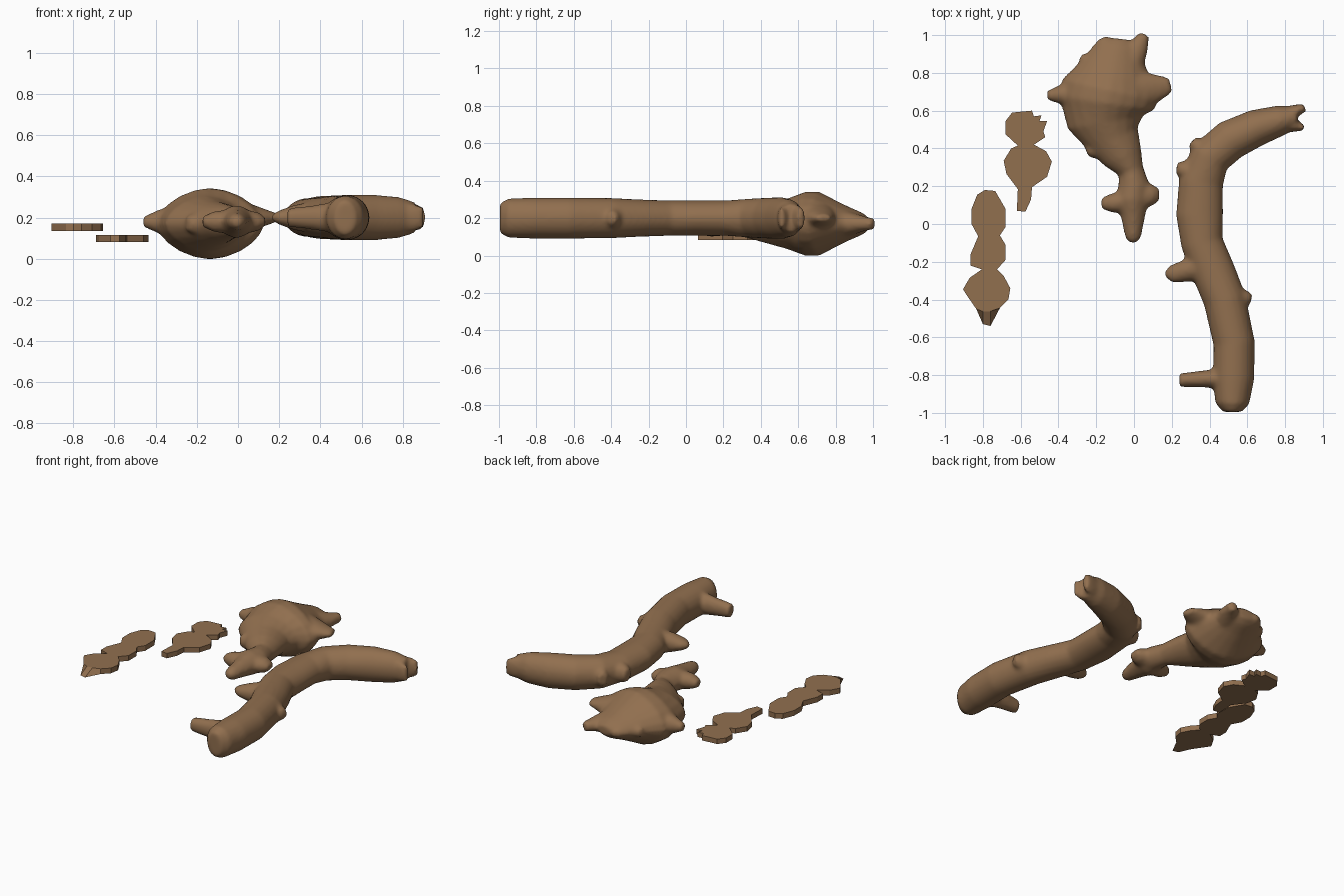
import bpy, bmesh, math
from mathutils import Vector

mat = bpy.data.materials.new("brown root skin")
mat.diffuse_color = (0.285, 0.16, 0.078, 1)
SIDES = 20


def tube(bm, path, power=1.0):
    """Closed elliptical tube; path rows are (x, y, z, half width, half height)."""
    pts = [Vector(p[:2]) for p in path]
    rings = []
    for i, (x, y, z, w, h) in enumerate(path):
        t = (pts[min(i + 1, len(pts) - 1)] - pts[max(i - 1, 0)]).normalized()
        ring = []
        for k in range(SIDES):
            a = 2 * math.pi * k / SIDES
            c, s = math.cos(a), math.sin(a)
            c = math.copysign(abs(c) ** power, c)
            s = math.copysign(abs(s) ** power, s)
            ring.append(bm.verts.new((x + t.y * w * c, y - t.x * w * c, z + h * s)))
        rings.append(ring)
    for a, b in zip(rings, rings[1:]):
        for k in range(SIDES):
            n = (k + 1) % SIDES
            bm.faces.new((a[k], a[n], b[n], b[k]))
    bm.faces.new(rings[0])
    bm.faces.new(rings[-1])


def finish(name, bm):
    bmesh.ops.recalc_face_normals(bm, faces=bm.faces)
    me = bpy.data.meshes.new(name)
    bm.to_mesh(me)
    bm.free()
    me.materials.append(mat)
    ob = bpy.data.objects.new(name, me)
    bpy.context.collection.objects.link(ob)
    return ob


def root(name, body, knobs, power=1.0):
    """Body and knobs fused into one smooth skin."""
    bm = bmesh.new()
    tube(bm, body, power)
    for k in knobs:
        tube(bm, k)
    ob = finish(name, bm)
    rm = ob.modifiers.new("fuse", 'REMESH')
    rm.mode = 'VOXEL'
    rm.voxel_size = 0.013
    rm.use_smooth_shade = True
    sm = ob.modifiers.new("soften", 'SMOOTH')
    sm.factor = 0.5
    sm.iterations = 5


def slice_plate(name, outline, z0, z1, top_min_y=-9):
    """Flat slice; the top edge is cut back to top_min_y to give a sloping tip."""
    bm = bmesh.new()
    lo = [bm.verts.new((x, y, z0)) for x, y in outline]
    hi = [bm.verts.new((x, max(y, top_min_y - 0.03 * (0.1 - abs(x + 0.78)))
                        if y < top_min_y else y, z1)) for x, y in outline]
    bm.faces.new(lo)
    bm.faces.new(hi)
    for i in range(len(lo)):
        j = (i + 1) % len(lo)
        bm.faces.new((lo[i], lo[j], hi[j], hi[i]))
    finish(name, bm)


# long bent root with side stubs
root("long_root",
     [(.52, -.995, .2, .05, .08), (.52, -.95, .2, .09, .105), (.527, -.82, .2, .11, .11),
      (.53, -.63, .2, .11, .11), (.48, -.4, .2, .113, .108), (.42, -.25, .2, .115, .1),
      (.36, -.1, .2, .112, .095), (.347, .05, .2, .125, .095), (.355, .22, .2, .118, .095),
      (.40, .35, .2, .11, .105), (.51, .445, .2, .108, .11), (.65, .51, .2, .098, .112),
      (.78, .55, .2, .08, .1), (.86, .57, .2, .055, .075)],
     [[(.48, -.82, .2, .055, .08), (.37, -.82, .2, .045, .06), (.24, -.827, .2, .036, .045)],
      [(.42, -.2, .2, .1, .09), (.27, -.25, .2, .058, .06), (.2, -.265, .2, .048, .035),
       (.165, -.265, .2, .018, .015)],
      [(.5, -.4, .2, .06, .07), (.59, -.39, .2, .045, .05), (.622, -.395, .2, .025, .03)],
      [(.36, .25, .2, .08, .08), (.26, .29, .2, .05, .06), (.225, .295, .2, .03, .04)],
      [(.40, .35, .2, .08, .09), (.33, .42, .2, .045, .06), (.31, .44, .2, .03, .04)],
      [(.78, .565, .2, .055, .08), (.87, .605, .2, .03, .065), (.905, .617, .2, .02, .05)],
      [(.78, .535, .2, .055, .08), (.86, .518, .2, .03, .065), (.9, .51, .2, .015, .05)]])

# thick knobbly root tapering towards the front
root("knobbly_root",
     [(-.005, -.1, .18, .02, .02), (-.005, -.07, .18, .043, .04), (-.005, .04, .18, .065, .06),
      (-.01, .13, .18, .09, .08), (0, .2, .18, .085, .075), (-.015, .28, .175, .068, .07),
      (-.06, .36, .175, .11, .09), (-.11, .45, .17, .145, .11), (-.15, .54, .17, .205, .135),
      (-.145, .64, .17, .255, .172), (-.125, .71, .17, .26, .172), (-.11, .79, .17, .21, .13),
      (-.095, .87, .17, .16, .09), (-.08, .94, .17, .125, .06), (-.075, .98, .17, .06, .03)],
     [[(-.04, .12, .18, .06, .06), (-.12, .11, .18, .05, .05), (-.172, .11, .18, .03, .025)],
      [(.03, .15, .18, .08, .06), (.1, .155, .18, .055, .045), (.133, .155, .18, .035, .02)],
      [(-.25, .65, .17, .12, .1), (-.38, .69, .18, .055, .06), (-.46, .68, .18, .025, .025)],
      [(0, .7, .19, .12, .1), (.12, .72, .2, .075, .045), (.195, .735, .2, .04, .018)],
      [(-.02, .86, .17, .08, .07), (.03, .95, .17, .05, .04), (.055, 1.005, .17, .028, .03)],
      [(-.16, .82, .17, .09, .08), (-.24, .86, .17, .05, .05), (-.285, .88, .17, .02, .03)],
      [(-.12, .9, .17, .08, .06), (-.16, .96, .17, .05, .035), (-.17, .985, .17, .025, .02)],
      [(-.1, .45, .17, .1, .08), (-.2, .4, .17, .06, .06), (-.25, .38, .17, .03, .035)],
      [(-.1, .4, .17, .08, .08), (-.17, .345, .17, .035, .04)]],
     1.15)

# flat lobed slices
slice_plate("front_slice",
            [(-.79, .18), (-.735, .175), (-.68, .08), (-.68, -.015), (-.71, -.06), (-.68, -.11),
             (-.68, -.19), (-.725, -.24), (-.69, -.275), (-.655, -.34), (-.665, -.4),
             (-.71, -.445), (-.76, -.54), (-.8, -.53), (-.835, -.45), (-.89, -.37),
             (-.905, -.345), (-.87, -.285), (-.805, -.24), (-.865, -.22), (-.865, -.16),
             (-.825, -.065), (-.86, 0), (-.86, .08), (-.83, .155)], .135, .17, -.46)
slice_plate("back_slice",
            [(-.645, .59), (-.54, .6), (-.53, .57), (-.49, .575), (-.5, .545), (-.46, .545),
             (-.48, .49), (-.47, .46), (-.53, .42), (-.465, .385), (-.435, .33), (-.46, .25),
             (-.54, .195), (-.545, .13), (-.575, .065), (-.62, .07), (-.615, .185),
             (-.675, .265), (-.69, .335), (-.65, .4), (-.615, .415), (-.68, .475),
             (-.68, .545)], .082, .115)
